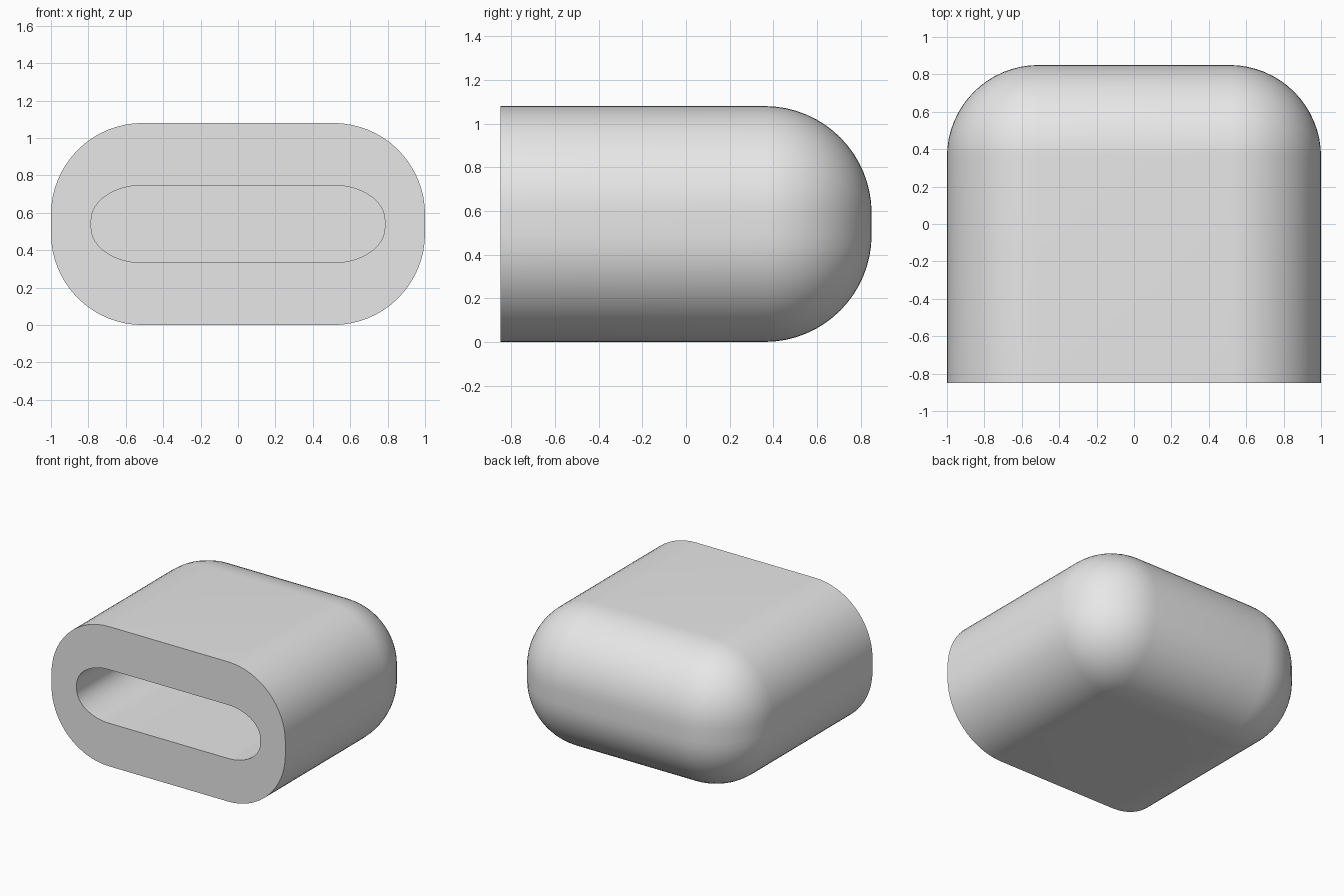
import bpy
import bmesh
import math
from mathutils import Matrix, Vector

if "Cube" in bpy.data.objects:
    bpy.data.objects.remove(bpy.data.objects["Cube"], do_unlink=True)

WIDTH, DEPTH, HEIGHT = 2.0, 1.7, 1.08
RADIUS = 0.49
SLOT_X, SLOT_Z = 0.785, 0.207   # half sizes of the opening
SLOT_DEPTH = 1.3
MID_Z = HEIGHT / 2

grey = bpy.data.materials.new("plain grey")
grey.use_nodes = True
colour = (0.8, 0.8, 0.8, 1.0)
grey.diffuse_color = colour
grey.node_tree.nodes["Principled BSDF"].inputs["Base Color"].default_value = colour

# Block rounded on every edge except the flat front rim
bm = bmesh.new()
bmesh.ops.create_cube(bm, size=1, matrix=Matrix.Translation((0, 0, MID_Z))
                      @ Matrix.Diagonal((WIDTH, DEPTH, HEIGHT, 1)))
front_y = -DEPTH / 2
rounded = [e for e in bm.edges if any(v.co.y > front_y + 0.01 for v in e.verts)]
bmesh.ops.bevel(bm, geom=rounded, offset=RADIUS, offset_type='OFFSET',
                segments=16, profile=0.5, affect='EDGES', clamp_overlap=False)
bm.normal_update()

# Slot opening: the front outline shrunk, keeping its straight run
front = max((f for f in bm.faces if f.normal.y < -0.99), key=lambda f: f.calc_area())
opening = bmesh.ops.extrude_discrete_faces(bm, faces=[front])["faces"][0]
flat = WIDTH / 2 - RADIUS
for v in opening.verts:
    over = max(abs(v.co.x) - flat, 0) * (SLOT_X - flat) / RADIUS
    v.co.x = math.copysign(min(abs(v.co.x), flat) + over, v.co.x)
    v.co.z = MID_Z + (v.co.z - MID_Z) * SLOT_Z / MID_Z

# Slot walls and flat end
end = bmesh.ops.extrude_discrete_faces(bm, faces=[opening])["faces"][0]
bmesh.ops.translate(bm, verts=end.verts, vec=Vector((0, SLOT_DEPTH, 0)))
bmesh.ops.recalc_face_normals(bm, faces=bm.faces)

mesh = bpy.data.meshes.new("rounded_cover")
bm.to_mesh(mesh)
bm.free()
mesh.materials.append(grey)
cover = bpy.data.objects.new("rounded_cover", mesh)
bpy.context.collection.objects.link(cover)

bpy.ops.object.select_all(action='DESELECT')
cover.select_set(True)
bpy.context.view_layer.objects.active = cover
bpy.ops.object.shade_smooth_by_angle(angle=math.radians(35))
